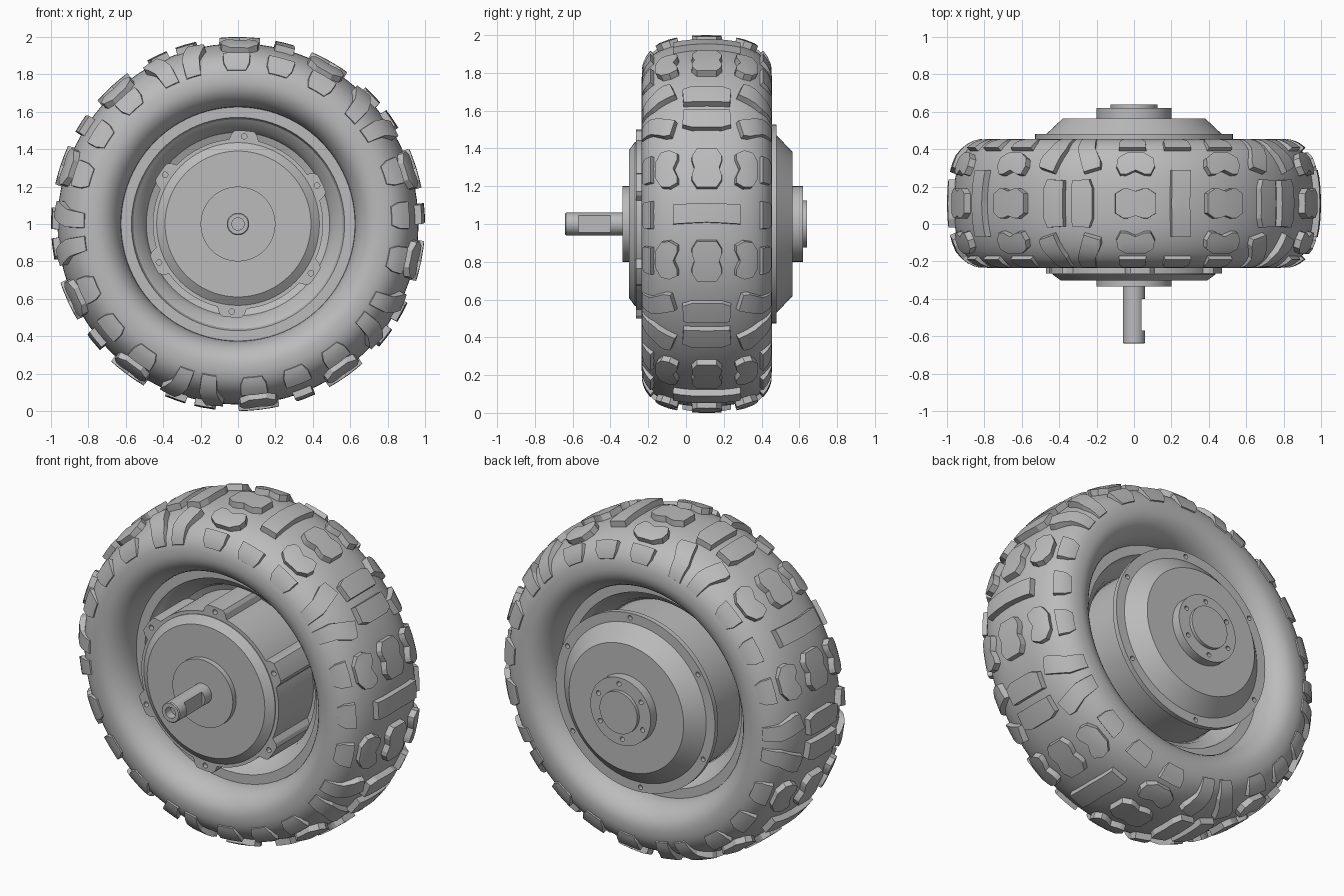
import bpy, bmesh
from math import sin, cos, pi, radians
from mathutils import Vector, Matrix

cube = bpy.data.objects.get("Cube")
if cube:
    bpy.data.objects.remove(cube)

grey = bpy.data.materials.new("plain grey")
grey.use_nodes = True
colour = (0.5, 0.5, 0.5, 1)
grey.diffuse_color = colour
grey.node_tree.nodes["Principled BSDF"].inputs["Base Color"].default_value = colour

MID = 0.11                      # middle of the tyre along the axle
AXLE = Matrix.Translation((0, 0, 1))


def finish(bm, name, smooth=30):
    bmesh.ops.recalc_face_normals(bm, faces=bm.faces)
    mesh = bpy.data.meshes.new(name)
    bm.to_mesh(mesh)
    bm.free()
    ob = bpy.data.objects.new(name, mesh)
    bpy.context.collection.objects.link(ob)
    mesh.materials.append(grey)
    ob.matrix_world = AXLE
    bpy.ops.object.select_all(action="DESELECT")
    ob.select_set(True)
    bpy.context.view_layer.objects.active = ob
    if smooth:
        bpy.ops.object.shade_smooth_by_angle(angle=radians(smooth))
    return ob


def lathe(name, profile, closed=False, steps=96):
    """Spin a (radius, y) profile around the axle."""
    bm = bmesh.new()
    pts = profile + profile[:1] if closed else profile
    verts = [bm.verts.new((r, y, 0)) for r, y in pts]
    edges = [bm.edges.new(p) for p in zip(verts, verts[1:])]
    bmesh.ops.spin(bm, geom=verts + edges, axis=(0, 1, 0), cent=(0, 0, 0),
                   angle=2 * pi, steps=steps)
    bmesh.ops.remove_doubles(bm, verts=bm.verts, dist=1e-5)
    return finish(bm, name)


def drill(ob, holes):
    """Cut round holes given as (radius on face, angle, y, size, depth)."""
    bm = bmesh.new()
    for r, a, y, size, depth in holes:
        place = Matrix.Translation((r * cos(a), y, r * sin(a))) @ Matrix.Rotation(pi / 2, 4, "X")
        bmesh.ops.create_cone(bm, cap_ends=True, segments=16, radius1=size,
                              radius2=size, depth=depth, matrix=place)
    cut(ob, finish(bm, "hole_cutter", 0))


def cut(ob, cutter):
    cutter.hide_render = True
    bpy.context.view_layer.objects.active = ob
    mod = ob.modifiers.new("cut", "BOOLEAN")
    mod.operation, mod.solver, mod.object = "DIFFERENCE", "EXACT", cutter
    bpy.ops.object.modifier_apply(modifier=mod.name)
    bpy.data.objects.remove(cutter)


def ring_angles(first):
    return [radians(first + 60 * k) for k in range(6)]


# Tyre carcass: squarish crown, rounded sidewalls running in to the rim
def power(v):
    return abs(v) ** 0.83 * (1 if v >= 0 else -1)


def section(t):
    t = radians(t)
    return Vector((0.76 + 0.205 * power(cos(t)), 0.345 * power(sin(t))))


crown = [section(t) for t in range(-90, 91, 5)]
wall = [Vector((0.76 - 0.135 * sin(radians(t)), 0.18 + 0.165 * cos(radians(t))))
        for t in range(10, 91, 10)]
outline = [(p.x, MID - p.y) for p in reversed(wall)]
outline += [(p.x, MID + p.y) for p in crown]
outline += [(p.x, MID + p.y) for p in wall]
lathe("tyre", outline, closed=True)

# Tread blocks: outlines in (degrees across the section, degrees around the wheel)
tread = bmesh.new()


def on_tyre(t, a, h):
    p = section(t)
    d = section(t + 4) - section(t - 4)
    p = p + Vector((d.y, -d.x)).normalized() * h
    a = radians(a)
    return Vector((p.x * cos(a), MID + p.y, p.x * sin(a)))


def block(outline, at, flip=1, mirror=1):
    bm = bmesh.new()
    face = bm.faces.new([bm.verts.new((t * flip, a * mirror, 0)) for t, a in outline])
    centre = face.calc_center_median()
    for axis, cuts in (((1, 0, 0), range(-80, 81, 10)), ((0, 1, 0), range(-8, 9, 4))):
        for c in cuts:
            bmesh.ops.bisect_plane(bm, geom=bm.verts[:] + bm.edges[:] + bm.faces[:],
                                   plane_co=Vector(axis) * c, plane_no=axis)
    top = bmesh.ops.extrude_face_region(bm, geom=bm.faces[:])["geom"]
    top = {v for v in top if isinstance(v, bmesh.types.BMVert)}
    new = {}
    for v in bm.verts:
        co = centre + (v.co - centre) * 0.94 if v in top else v.co
        # blocks get shallower as they run down the sidewall
        height = 0.035 * (1 - max(0, abs(co.x) - 40) / 45)
        new[v] = tread.verts.new(on_tyre(co.x, at + co.y, height if v in top else -0.012))
    for f in bm.faces:
        tread.faces.new([new[v] for v in f.verts])
    bm.free()


bar = [(-27, -3.2), (0, -2.6), (27, -3.2), (27, 3.2), (0, 3.6), (-27, 3.2)]
bone = [(-6, -6.6), (6, -6.6), (10, -4), (10, -2.5), (8, 0), (10, 2.5), (10, 4),
        (6, 6.6), (-6, 6.6), (-10, 4), (-10, 2.5), (-8, 0), (-10, -2.5), (-10, -4)]
bean = [(21, -5), (29, -6.4), (38, -6), (45, -3), (45, 3), (38, 6), (29, 6.4),
        (21, 5), (21, 3), (25, 0), (21, -3)]
shoulder = [(51, -4.8), (66, -4.8), (77, -3.6), (77, 3.6), (66, 4.8), (51, 4.8)]
plate = [(-17, 1.2), (17, 1.2), (18, 7), (10, 8.2), (-10, 8.2), (-18, 7)]
arm = [(22, 5), (27, 10.5), (34, 10.5), (52, 8), (78, 7), (78, 1.3), (50, 1.8)]

for k in range(5):
    base = 3 + 72 * k
    block(bar, base)
    for side in (1, -1):
        block(shoulder, base, side)
        for turn in (1, -1):
            at = base + 14.5 * turn
            block(bean, at, side, turn)
            block(shoulder, at + turn, side, turn)
            block(arm, base + 36, side, turn)
    for turn in (1, -1):
        block(bone, base + 14.5 * turn)
        block(plate, base + 36, 1, turn)
finish(tread, "tread_blocks", 25)

# Rim whose bore narrows to a web that meets the motor
lathe("rim", [(0.64, -0.07), (0.57, -0.07), (0.56, -0.04), (0.51, 0.0), (0.49, 0.05),
              (0.44, 0.07), (0.44, 0.15), (0.49, 0.17), (0.51, 0.22), (0.56, 0.26),
              (0.57, 0.29), (0.64, 0.29)], closed=True)

# Motor body: round drum with six bolt ribs running along it
FIRST = 86
bm = bmesh.new()
pts = []
for i in range(180):
    a = 2 * i
    off = abs((a - FIRST + 30) % 60 - 30)
    r = 0.5 if off <= 7 else 0.485 if off <= 9 else 0.455
    pts.append(bm.verts.new((r * cos(radians(a)), -0.265, r * sin(radians(a)))))
face = bm.faces.new(pts)
ext = bmesh.ops.extrude_face_region(bm, geom=[face])["geom"]
bmesh.ops.translate(bm, vec=(0, 0.4, 0), verts=[g for g in ext if isinstance(g, bmesh.types.BMVert)])
body = finish(bm, "motor_body", 20)
drill(body, [(0.47, a, -0.265, 0.015, 0.06) for a in ring_angles(FIRST)])
lathe("rear_drum", [(0, 0.12), (0.485, 0.12), (0.485, 0.46), (0, 0.46)])

# Front cover and hub boss
lathe("front_cover", [(0, -0.25), (0.435, -0.25), (0.435, -0.27), (0.39, -0.303), (0, -0.303)])
lathe("front_boss", [(0, -0.29), (0.2, -0.29), (0.2, -0.335), (0, -0.335)])

# Shaft with a flat on one side and a bored tip
shaft = lathe("shaft", [(0, -0.32), (0.06, -0.32), (0.06, -0.635), (0.055, -0.64), (0, -0.64)], steps=32)
bm = bmesh.new()
bmesh.ops.create_cube(bm, size=1, matrix=Matrix.Translation((0.09, -0.485, 0))
                      @ Matrix.Diagonal((0.1, 0.17, 0.3, 1)))
cut(shaft, finish(bm, "flat_cutter", 0))
drill(shaft, [(0, 0, -0.64, 0.033, 0.1)])

# Rear cover: bolted flange, cone, boss and cap
rear = lathe("rear_cover", [(0, 0.45), (0.528, 0.45), (0.528, 0.48), (0.47, 0.48),
                            (0.38, 0.565), (0, 0.565)])
drill(rear, [(0.5, a, 0.48, 0.014, 0.05) for a in ring_angles(FIRST)])
boss = lathe("rear_boss", [(0, 0.55), (0.2, 0.55), (0.2, 0.62), (0, 0.62)])
drill(boss, [(0.163, a, 0.62, 0.014, 0.06) for a in ring_angles(FIRST)])
lathe("rear_cap", [(0, 0.61), (0.125, 0.61), (0.125, 0.64), (0, 0.64)], steps=48)
